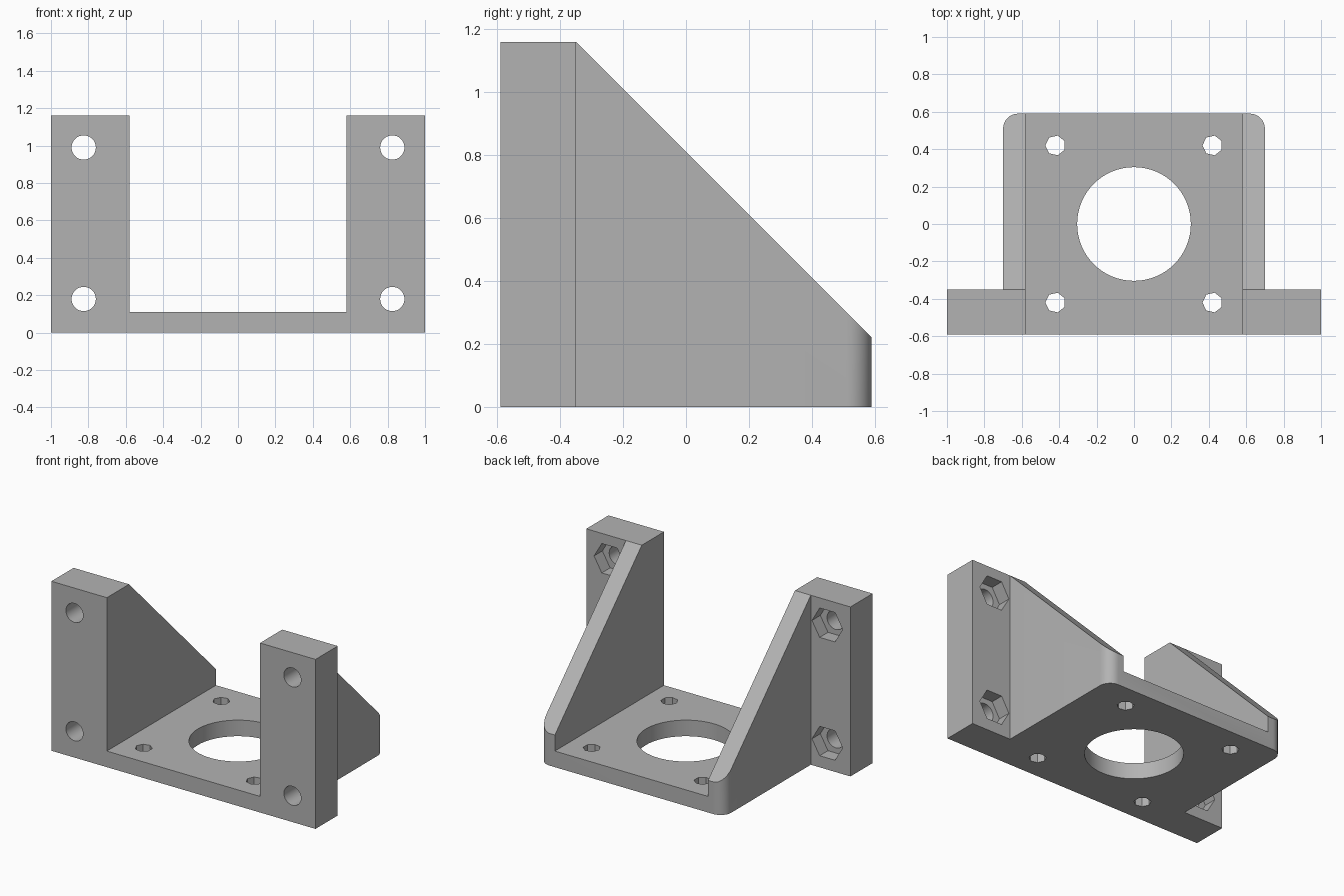
import bpy, bmesh, math

if "Cube" in bpy.data.objects:
    bpy.data.objects.remove(bpy.data.objects["Cube"])

grey = bpy.data.materials.new("grey plastic")
grey.diffuse_color = (0.45, 0.45, 0.45, 1)
grey.use_nodes = True
grey.node_tree.nodes["Principled BSDF"].inputs["Base Color"].default_value = grey.diffuse_color


def prism(name, pts, vec):
    """Extrude a planar outline of 3D points along vec."""
    bm = bmesh.new()
    face = bm.faces.new([bm.verts.new(p) for p in pts])
    geo = bmesh.ops.extrude_face_region(bm, geom=[face])["geom"]
    verts = [g for g in geo if isinstance(g, bmesh.types.BMVert)]
    bmesh.ops.translate(bm, verts=verts, vec=vec)
    bmesh.ops.recalc_face_normals(bm, faces=bm.faces)
    mesh = bpy.data.meshes.new(name)
    bm.to_mesh(mesh)
    bm.free()
    ob = bpy.data.objects.new(name, mesh)
    bpy.context.collection.objects.link(ob)
    return ob


def ring(n, r, start=0.0):
    return [(r * math.cos(start + 2 * math.pi * i / n),
             r * math.sin(start + 2 * math.pi * i / n)) for i in range(n)]


# Bracket blank: plan outline with flanges in front and rounded rear corners
W, D, H, R = 0.70, 0.59, 1.16, 0.08
half = [(1.0, -D), (1.0, -0.35), (W, -0.35)]
for i in range(9):
    a = math.radians(90 * i / 8)
    half.append((W - R + R * math.cos(a), D - R + R * math.sin(a)))
outline = half + [(-x, y) for x, y in reversed(half)]
bracket = prism("motor_bracket", [(x, y, 0) for x, y in outline], (0, 0, H))
bracket.data.materials.append(grey)

cutters = []

# Open space between the side walls
cutters.append(prism("inner_cutter", [(-0.58, -1, 0.11), (0.58, -1, 0.11),
                                      (0.58, 1, 0.11), (-0.58, 1, 0.11)], (0, 0, 2)))

# Sloped top of the side walls
cutters.append(prism("slope_cutter", [(-1.5, -0.35, H), (-1.5, 0.65, 0.16),
                                      (-1.5, 0.65, 1.6), (-1.5, -0.35, 1.6)], (3, 0, 0)))

# Large bore and four small holes in the base plate
cutters.append(prism("bore_cutter", [(x, y, -0.2) for x, y in ring(64, 0.304)], (0, 0, 0.6)))
for sx in (-1, 1):
    for sy in (-1, 1):
        cutters.append(prism("base_hole_cutter",
                             [(sx * 0.42 + x, sy * 0.42 + y, -0.2)
                              for x, y in ring(7, 0.054, math.pi)], (0, 0, 0.6)))

# Flange screw holes with hexagonal nut pockets behind
for sx in (-1, 1):
    for z in (0.18, 0.99):
        cutters.append(prism("screw_hole_cutter",
                             [(sx * 0.825 + x, -0.8, z + y)
                              for x, y in ring(30, 0.065)], (0, 0.6, 0)))
        cutters.append(prism("nut_pocket_cutter",
                             [(sx * 0.825 + x, -0.44, z + y)
                              for x, y in ring(6, 0.116)], (0, 0.2, 0)))

for c in cutters:
    c.hide_render = True
    mod = bracket.modifiers.new(c.name, "BOOLEAN")
    mod.operation = "DIFFERENCE"
    mod.solver = "EXACT"
    mod.object = c

# Apply the cuts, remove the cutters and smooth the round surfaces
bpy.context.view_layer.objects.active = bracket
bracket.select_set(True)
for name in [m.name for m in bracket.modifiers]:
    bpy.ops.object.modifier_apply(modifier=name)
for c in cutters:
    bpy.data.objects.remove(c, do_unlink=True)
bpy.ops.object.shade_smooth_by_angle(angle=math.radians(30))
